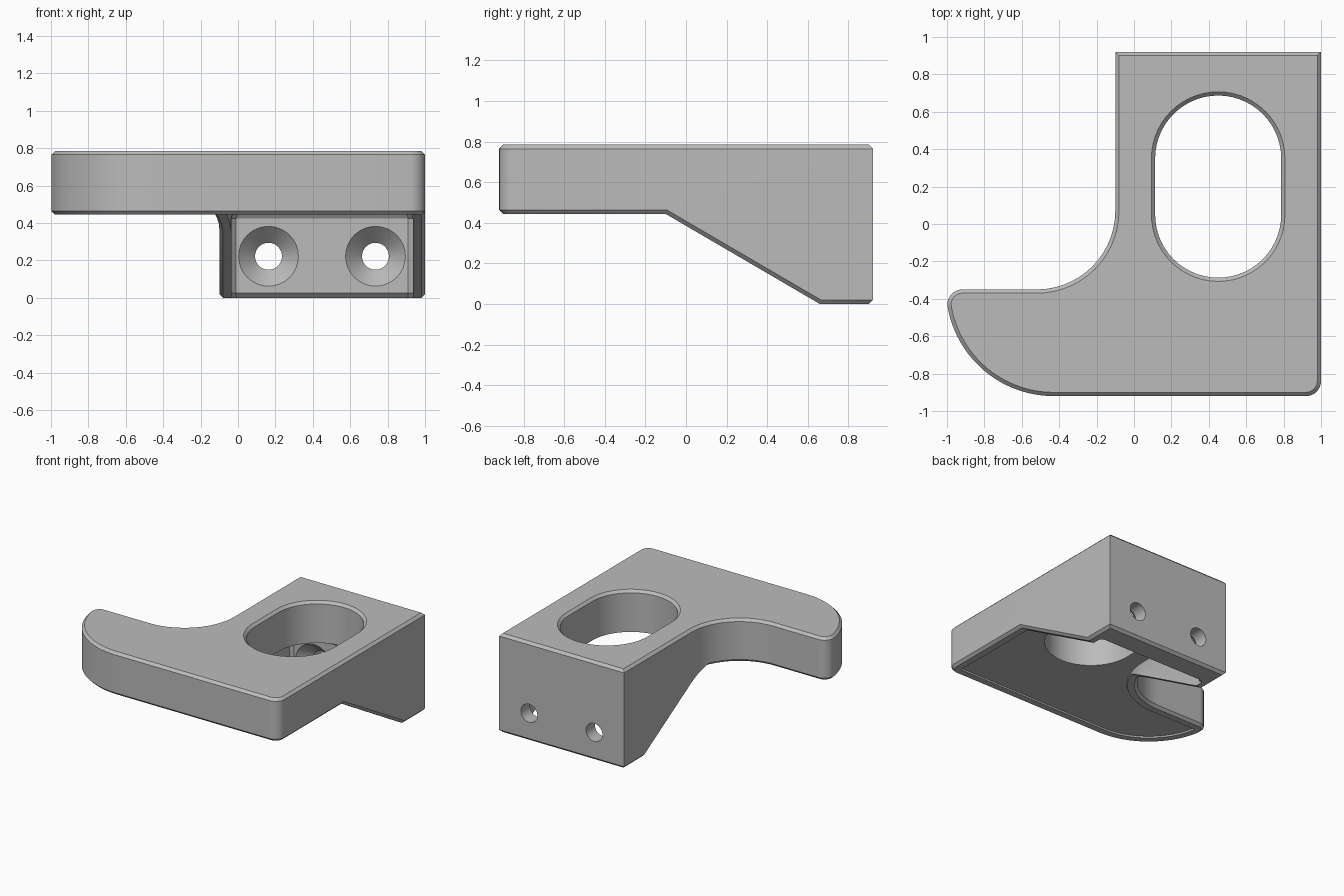
import bpy, bmesh
from math import sin, cos, radians, atan2, degrees, sqrt

cube = bpy.data.objects.get("Cube")
if cube:
    bpy.data.objects.remove(cube, do_unlink=True)

grey = bpy.data.materials.new("satin grey")
grey.use_nodes = True
tone = (0.5, 0.5, 0.5, 1)
grey.diffuse_color = tone
grey.node_tree.nodes["Principled BSDF"].inputs["Base Color"].default_value = tone


def arc(cx, cy, r, start, end, steps=14):
    angles = [radians(start + (end - start) * i / steps) for i in range(steps + 1)]
    return [(cx + r * cos(a), cy + r * sin(a)) for a in angles]


def outline(inset=0, back=0.92, corner=0):
    """Plan of the hook plate, shrunk by inset, with optional clipped back corners."""
    right, left = 1 - inset, -0.1 + inset
    pts = [(right, back - corner), (left, back - corner)]
    if corner:
        pts[1:1] = [(right - corner, back), (left + corner, back)]
    nose, sweep, nose_y, sweep_y = 0.08, 0.575, -0.43, -0.345
    rise = sweep_y - nose_y
    reach = sqrt((sweep - nose) ** 2 - rise ** 2)
    turn = 180 + degrees(atan2(rise, reach))
    pts += arc(-0.52, 0.07, 0.42 + inset, 0, -90)
    pts += arc(-0.43 - reach, nose_y, nose - inset, 90, turn)
    pts += arc(-0.43, sweep_y, sweep - inset, turn, 270, 24)[1:]
    pts += arc(0.92, -0.84, 0.08 - inset, 270, 360, 8)
    return pts


def loft(name, rings):
    """Closed solid through rings holding equal numbers of 3D points."""
    bm = bmesh.new()
    loops = [[bm.verts.new(p) for p in ring] for ring in rings]
    n = len(loops[0])
    for a, b in zip(loops, loops[1:]):
        for i in range(n):
            j = (i + 1) % n
            bm.faces.new((a[i], a[j], b[j], b[i]))
    bm.faces.new(loops[0])
    bm.faces.new(loops[-1])
    bmesh.ops.recalc_face_normals(bm, faces=bm.faces)
    mesh = bpy.data.meshes.new(name)
    bm.to_mesh(mesh)
    bm.free()
    obj = bpy.data.objects.new(name, mesh)
    bpy.context.collection.objects.link(obj)
    return obj


def level(pts, z):
    return [(x, y, z) for x, y in pts]


def carve(obj, cutter):
    """Subtract the cutter, keep the result and discard the cutter."""
    mod = obj.modifiers.new("carve", "BOOLEAN")
    mod.operation, mod.solver, mod.object = "DIFFERENCE", "EXACT", cutter
    deps = bpy.context.evaluated_depsgraph_get()
    mesh = bpy.data.meshes.new_from_object(obj.evaluated_get(deps))
    obj.modifiers.clear()
    obj.data = mesh
    bpy.data.objects.remove(cutter, do_unlink=True)


# Solid body: plate outline with the sloping underside removed
body = loft("hook_bracket", [level(outline(), 0), level(outline(), 0.785)])
slope = [(-2, -1), (0.66, -1), (0.66, 0), (-0.1, 0.444), (-2, 0.444)]
carve(body, loft("underside_cutter", [[(x, y, z) for y, z in slope] for x in (-2, 2)]))

# Chamfer every top and bottom rim, leaving upright corners sharp
bm = bmesh.new()
bm.from_mesh(body.data)
bmesh.ops.remove_doubles(bm, verts=bm.verts, dist=0.0005)
rims = []
for e in bm.edges:
    along = (e.verts[1].co - e.verts[0].co).normalized()
    if len(e.link_faces) == 2 and e.calc_face_angle() > radians(40) and abs(along.z) < 0.9:
        rims.append(e)
bmesh.ops.bevel(bm, geom=rims, offset=0.02, segments=1, profile=0.5,
                affect="EDGES", clamp_overlap=False)
bm.to_mesh(body.data)
bm.free()

# Hollow underneath: rimmed recess, gussets and screw panel
carve(body, loft("recess_cutter", [
    level(outline(0.065, 0.77, 0.025), -0.025),
    level(outline(0.065, 0.72, 0.025), 0.025),
    level(outline(0.065, 0.72, 0.025), 0.425),
    level(outline(0.076, 0.7, 0.025), 0.455)]))


# Long rounded slot with a chamfered mouth
def slot(r):
    return arc(0.45, 0.35, r, 0, 180, 28) + arc(0.45, 0.05, r, 180, 360, 28)


carve(body, loft("slot_cutter", [level(slot(r), z) for r, z in
                                 ((0.337, 0.3), (0.337, 0.765), (0.367, 0.795))]))

# Two countersunk screw holes through the back panel
for x in (0.163, 0.735):
    rings = [[(px, y, pz) for px, pz in arc(x, 0.222, r, 0, 348.75, 31)]
             for r, y in ((0.16, 0.6), (0.16, 0.721), (0.072, 0.81), (0.072, 1))]
    carve(body, loft("screw_cutter", rings))

body.data.materials.clear()
body.data.materials.append(grey)
for p in body.data.polygons:
    p.material_index = 0
bpy.context.view_layer.objects.active = body
body.select_set(True)
bpy.ops.object.shade_smooth_by_angle(angle=radians(25))
